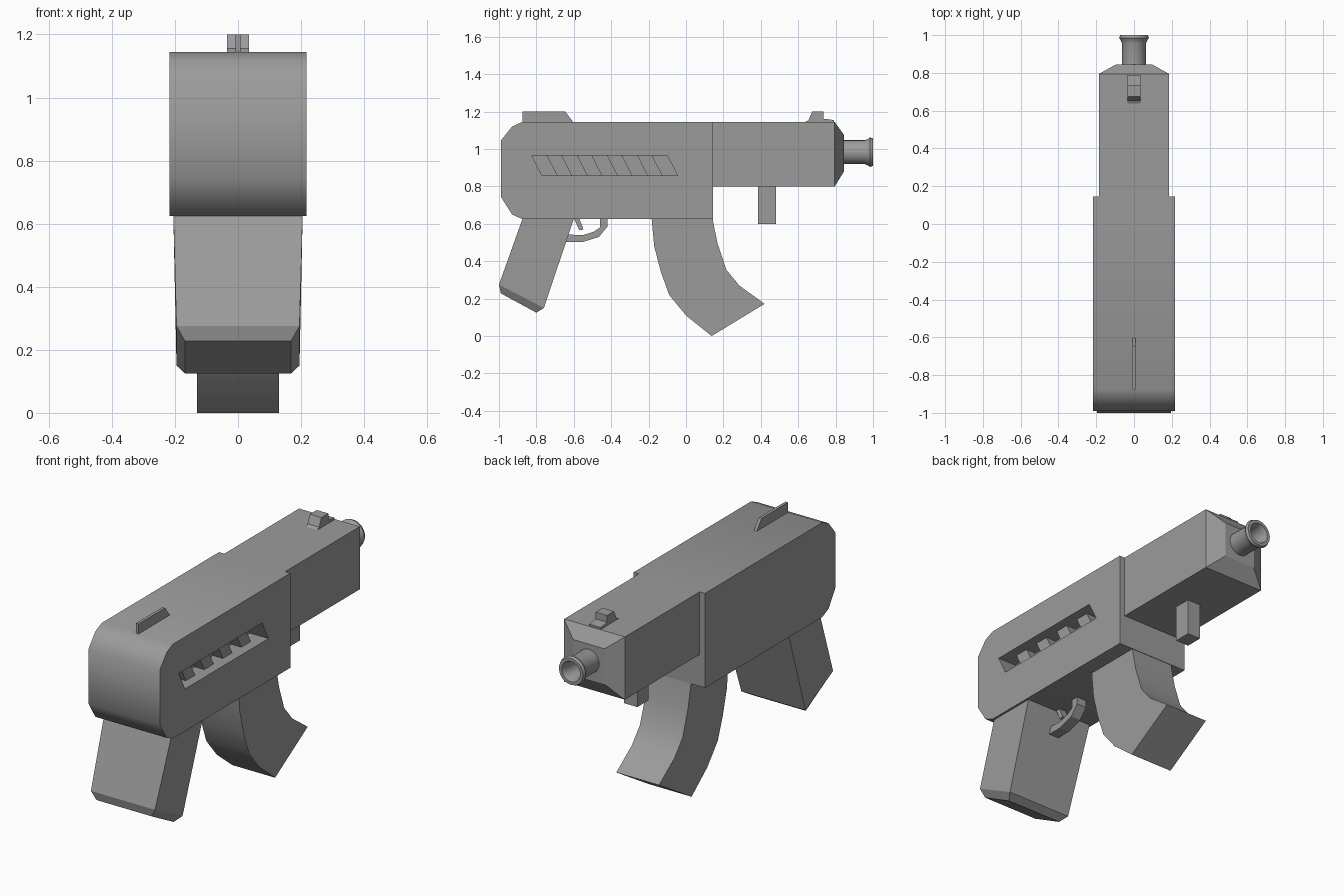
import bpy, bmesh, math

if "Cube" in bpy.data.objects:
    bpy.data.objects.remove(bpy.data.objects["Cube"])

# Dark grey finish shared by every part
finish = bpy.data.materials.new("dark_grey")
finish.diffuse_color = (0.33, 0.33, 0.33, 1)
finish.use_nodes = True
finish.node_tree.nodes["Principled BSDF"].inputs["Base Color"].default_value = finish.diffuse_color


def make(name, verts, faces):
    me = bpy.data.meshes.new(name)
    me.from_pydata(verts, [], faces)
    bm = bmesh.new()
    bm.from_mesh(me)
    bmesh.ops.recalc_face_normals(bm, faces=bm.faces)
    bm.to_mesh(me)
    bm.free()
    me.materials.append(finish)
    ob = bpy.data.objects.new(name, me)
    bpy.context.collection.objects.link(ob)
    return ob


def activate(ob):
    bpy.ops.object.select_all(action='DESELECT')
    bpy.context.view_layer.objects.active = ob
    ob.select_set(True)


def smooth(ob, angle=42):
    activate(ob)
    bpy.ops.object.shade_smooth_by_angle(angle=math.radians(angle))


def loft(name, rings):
    """Bridge closed rings that all have the same number of points, and cap the ends."""
    n = len(rings[0])
    verts = [v for r in rings for v in r]
    faces = [(k * n + i, k * n + (i + 1) % n, (k + 1) * n + (i + 1) % n, (k + 1) * n + i)
             for k in range(len(rings) - 1) for i in range(n)]
    faces += [tuple(range(n)), tuple(range((len(rings) - 1) * n, len(rings) * n))]
    return make(name, verts, faces)


def prism(name, profile, x0, x1):
    """Extrude a side (y, z) profile from x0 to x1."""
    return loft(name, [[(x, y, z) for y, z in profile] for x in (x0, x1)])


def grip_ring(back, front, w):
    return [(-w, *back), (w, *back), (w, *front), (-w, *front)]


# Receiver with rounded rear
receiver = prism("receiver", [(0.145, 0.625), (0.145, 1.145), (-0.875, 1.145), (-0.93, 1.12),
                              (-0.99, 1.045), (-0.99, 0.745), (-0.93, 0.65), (-0.875, 0.625)],
                 -0.217, 0.217)

# Vent slot on the right side, with recessed slanted ribs
Z0, Z1, SLANT = 0.858, 0.965, 0.055
Y0, Y1 = -0.825, -0.1


def slanted(a, b):
    return [(a, Z1), (b, Z1), (b + SLANT, Z0), (a + SLANT, Z0)]


cutter = prism("vent_cutter", slanted(Y0, Y1), 0.105, 0.3)
cutter.hide_render = True
cut = receiver.modifiers.new("vent", 'BOOLEAN')
cut.operation = 'DIFFERENCE'
cut.solver = 'EXACT'
cut.object = cutter
activate(receiver)
bpy.ops.object.modifier_apply(modifier=cut.name)
bpy.data.objects.remove(cutter)
smooth(receiver)
step = (Y1 - Y0) / 9
for i in range(4):
    a = Y0 + step * (2 * i + 1)
    prism(f"vent_rib_{i + 1}", slanted(a, a + step), 0.10, 0.165)

# Front shroud with tapered nose
loft("front_shroud", [[(-w, y, lo), (w, y, lo), (w, y, hi), (-w, y, hi)]
                      for y, w, lo, hi in ((0.14, 0.185, 0.8, 1.145), (0.795, 0.185, 0.8, 1.145),
                                           (0.845, 0.095, 0.88, 1.075))])

# Flared hollow muzzle
SIDES = 24
rings = [[(r * math.cos(2 * math.pi * i / SIDES), y, 0.983 + r * math.sin(2 * math.pi * i / SIDES))
          for i in range(SIDES)]
         for y, r in ((0.83, 0.064), (0.955, 0.064), (0.972, 0.07), (0.985, 0.079),
                      (1.0, 0.073), (1.0, 0.056), (0.97, 0.046), (0.87, 0.046))]
smooth(loft("muzzle", rings))

# Pistol grip, tapering to a chamfered base
loft("pistol_grip", [grip_ring((-0.83, 0.745), (-0.56, 0.745), 0.208),
                     grip_ring((-0.875, 0.625), (-0.6, 0.625), 0.205),
                     grip_ring((-1.0, 0.275), (-0.76, 0.15), 0.195),
                     grip_ring((-0.99, 0.228), (-0.8, 0.125), 0.168)])

# Curved magazine
mag_back = [(-0.185, 0.64), (-0.17, 0.48), (-0.135, 0.345), (-0.09, 0.22), (0.0, 0.11), (0.137, 0.0)]
mag_front = [(0.14, 0.64), (0.145, 0.61), (0.17, 0.49), (0.215, 0.355), (0.285, 0.27), (0.42, 0.172)]
smooth(prism("magazine", mag_back + mag_front[::-1], -0.13, 0.13))

# Trigger and guard
prism("trigger", [(-0.605, 0.64), (-0.57, 0.565), (-0.548, 0.57), (-0.575, 0.64)], -0.02, 0.02)
guard_out = [(-0.42, 0.64), (-0.42, 0.585), (-0.465, 0.53), (-0.555, 0.502), (-0.66, 0.502)]
guard_in = [(-0.46, 0.64), (-0.46, 0.58), (-0.495, 0.557), (-0.55, 0.54), (-0.65, 0.543)]
prism("trigger_guard", guard_out + guard_in[::-1], -0.03, 0.03)

# Small peg under the shroud
prism("under_peg", [(0.385, 0.6), (0.48, 0.6), (0.48, 0.81), (0.385, 0.81)], -0.04, 0.04)

# Sights
prism("rear_sight", [(-0.875, 1.14), (-0.875, 1.2), (-0.645, 1.2), (-0.6, 1.14)], -0.008, 0.008)
prism("front_sight", [(0.63, 1.14), (0.655, 1.155), (0.675, 1.2), (0.735, 1.2), (0.735, 1.162),
                      (0.79, 1.155), (0.79, 1.14)], -0.035, 0.035)
